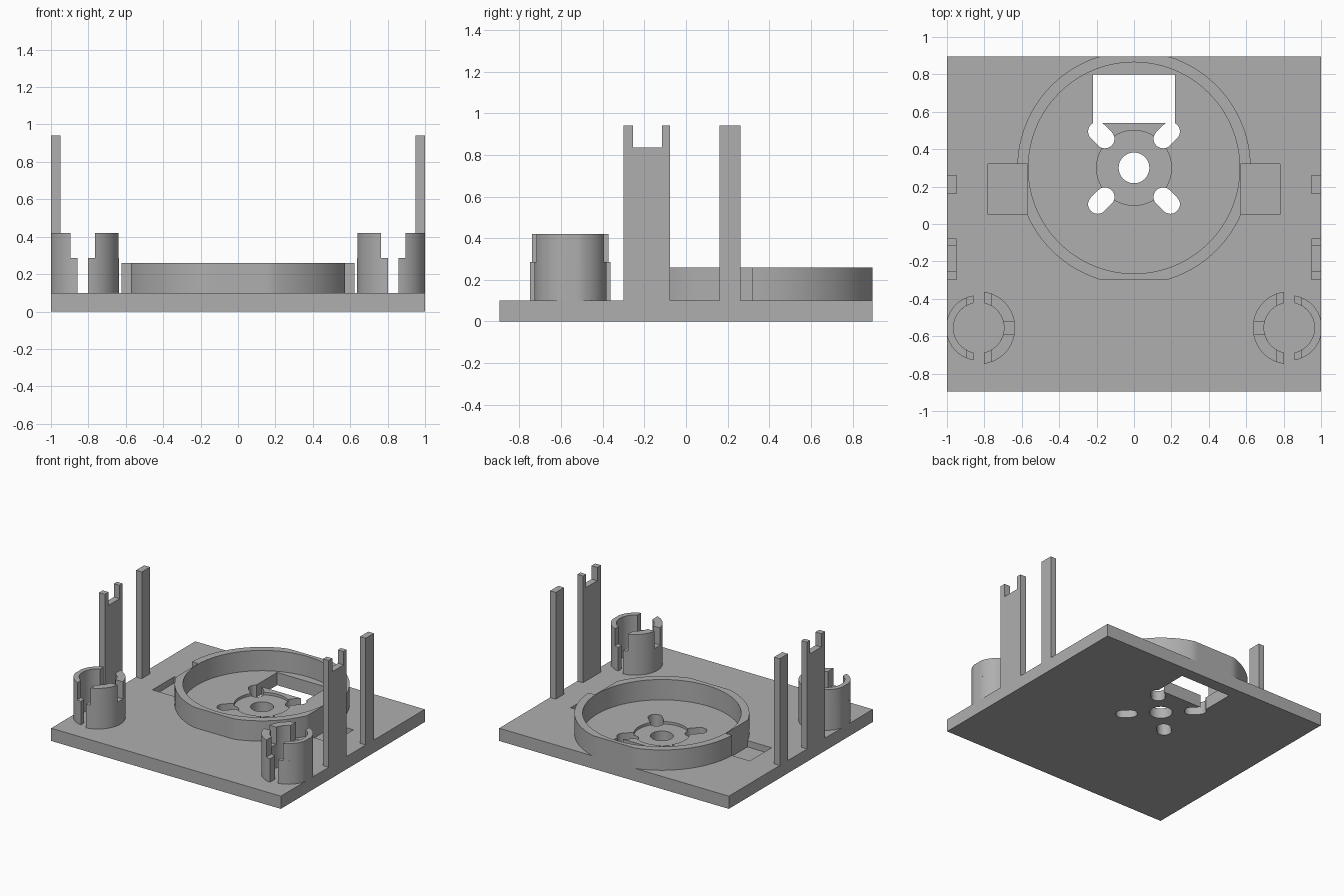
import bpy, bmesh
from math import acos, asin, cos, sin, pi, radians

cube = bpy.data.objects.get("Cube")
if cube:
    bpy.data.objects.remove(cube, do_unlink=True)

grey = bpy.data.materials.new("plain grey")
grey.use_nodes = True
grey.diffuse_color = (0.43, 0.43, 0.43, 1)
grey.node_tree.nodes["Principled BSDF"].inputs["Base Color"].default_value = grey.diffuse_color

BASE = 0.1       # top of the plate
BACK = 0.895     # half depth of the plate


def prism(name, outline, z0, z1):
    """Extrude a flat outline from z0 up to z1."""
    bm = bmesh.new()
    face = bm.faces.new([bm.verts.new((x, y, z0)) for x, y in outline])
    grown = bmesh.ops.extrude_face_region(bm, geom=[face])["geom"]
    top = [v for v in grown if isinstance(v, bmesh.types.BMVert)]
    bmesh.ops.translate(bm, verts=top, vec=(0, 0, z1 - z0))
    bmesh.ops.recalc_face_normals(bm, faces=bm.faces)
    mesh = bpy.data.meshes.new(name)
    bm.to_mesh(mesh)
    bm.free()
    mesh.materials.append(grey)
    obj = bpy.data.objects.new(name, mesh)
    bpy.context.collection.objects.link(obj)
    return obj


def rect(x0, x1, y0, y1):
    return [(x0, y0), (x1, y0), (x1, y1), (x0, y1)]


def arc(r, a0, a1, n, cx=0, cy=0):
    return [(cx + r * cos(a0 + (a1 - a0) * i / n), cy + r * sin(a0 + (a1 - a0) * i / n))
            for i in range(n + 1)]


def circle(r, cx, cy, n=96):
    return arc(r, 0, 2 * pi, n, cx, cy)[:-1]


def cut(obj, outline, z0, z1):
    """Subtract a prism from an object."""
    tool = prism("cutter", outline, z0, z1)
    tool.hide_render = True
    mod = obj.modifiers.new("cut", 'BOOLEAN')
    mod.operation, mod.solver, mod.object = 'DIFFERENCE', 'EXACT', tool
    bpy.context.view_layer.objects.active = obj
    bpy.ops.object.modifier_apply(modifier=mod.name)
    bpy.data.objects.remove(tool, do_unlink=True)


def smooth(obj):
    bpy.ops.object.select_all(action='DESELECT')
    obj.select_set(True)
    bpy.context.view_layer.objects.active = obj
    bpy.ops.object.shade_smooth_by_angle(angle=radians(30))


# Base plate with its openings, and the retaining ring
CY = 0.3
plate = prism("base_plate", rect(-1, 1, -BACK, BACK), 0, BASE)
rim = [(x, min(max(y, -0.3), BACK)) for x, y in circle(0.624, 0, CY, 128)]
ring = prism("retaining_ring", rim, BASE, 0.26)
cut(ring, circle(0.565, 0, CY, 128), 0, 1)

cut(plate, circle(0.2, 0, CY), 0.08, 0.5)           # shallow round seat
cut(plate, circle(0.082, 0, CY), -0.5, 0.5)         # shaft hole
cut(plate, rect(-0.22, 0.22, 0.54, 0.8), -0.5, 0.5)  # window
for k in range(4):                                  # diagonal screw slots
    a = pi / 4 + k * pi / 2
    slot = []
    for dist, turn in ((0.275, -pi / 2), (0.22, pi / 2)):
        slot += arc(0.051, a + turn, a + turn + pi, 16, dist * cos(a), CY + dist * sin(a))
    cut(plate, slot, -0.5, 0.5)
for s in (-1, 1):                                   # side pockets
    pocket = rect(s * 0.57, s * 0.78, 0.05, 0.32)
    cut(plate, pocket, 0.05, 0.5)
    cut(ring, pocket, 0.05, 0.5)
smooth(plate)
smooth(ring)


# Split clip cups
def cup_part(name, s, side, R, r, gap, notch, z0, z1, flip=1):
    """Wall sector lying past the gap; side is +1 towards the plate edge."""
    low = lambda q: asin(notch / q) if notch else -acos(gap / q)
    wall = arc(R, low(R), acos(gap / R), 24) + arc(r, acos(gap / r), low(r), 24)
    outline = [(s * min(0.83 + side * x, 1), -0.555 + flip * y) for x, y in wall]
    smooth(prism(name, outline, z0, z1))


for s, label in ((-1, "right"), (1, "left")):
    for side, R, where in ((1, 0.175, "outer"), (-1, 0.195, "inner")):
        name = f"{label}_cup_{where}"
        cup_part(name + "_base", s, side, R, 0.135, 0.028, 0, BASE, 0.285)
        if side > 0:
            cup_part(name + "_top", s, side, R, 0.135, 0.065, 0, 0.285, 0.42)
        else:
            for flip, end in ((-1, "front"), (1, "back")):
                cup_part(f"{name}_top_{end}", s, side, R, 0.135, 0.065, 0.033,
                         0.285, 0.42, flip)

    # Upright posts, one plain and one forked
    prism(label + "_plain_post", rect(s * 0.95, s, 0.16, 0.262), BASE, 0.94)
    fork = prism(label + "_forked_post", rect(s * 0.95, s, -0.3, -0.077), BASE, 0.94)
    cut(fork, rect(s * 0.9, s * 1.1, -0.254, -0.115), 0.835, 1.2)
